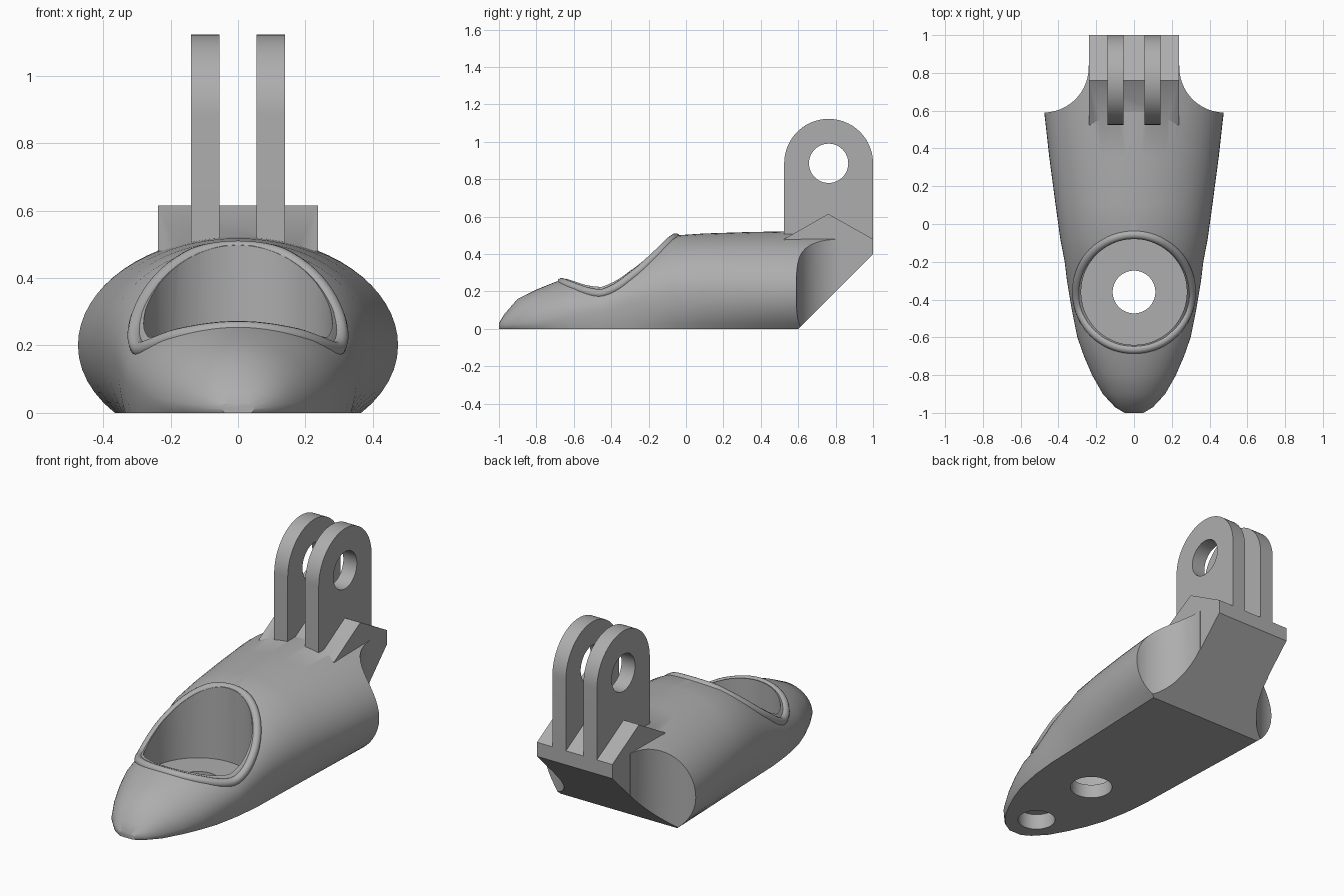
import bpy, bmesh, math
from mathutils import Vector

if "Cube" in bpy.data.objects:
    bpy.data.objects.remove(bpy.data.objects["Cube"], do_unlink=True)

grey = bpy.data.materials.new("plain grey")
grey.use_nodes = True
grey.diffuse_color = (0.42, 0.42, 0.42, 1)
grey.node_tree.nodes["Principled BSDF"].inputs["Base Color"].default_value = grey.diffuse_color


def finish(name, bm):
    bmesh.ops.recalc_face_normals(bm, faces=bm.faces)
    mesh = bpy.data.meshes.new(name)
    bm.to_mesh(mesh)
    bm.free()
    mesh.materials.append(grey)
    ob = bpy.data.objects.new(name, mesh)
    bpy.context.collection.objects.link(ob)
    return ob


def prism(name, outline, lo, hi, axis):
    """Extrude a 2D outline from lo to hi: outline is (y, z) for axis x, (x, y) for axis z."""
    bm = bmesh.new()
    place = (lambda p, t: (t, *p)) if axis == "x" else (lambda p, t: (*p, t))
    face = bm.faces.new([bm.verts.new(place(p, lo)) for p in outline])
    out = bmesh.ops.extrude_face_region(bm, geom=[face])
    shift = Vector(place((0, 0), hi - lo))
    bmesh.ops.translate(bm, vec=shift, verts=[g for g in out["geom"] if isinstance(g, bmesh.types.BMVert)])
    return finish(name, bm)


def arc(cx, cy, r, start, end, n):
    angles = [math.radians(start + (end - start) * i / n) for i in range(n + 1)]
    return [(cx + r * math.cos(a), cy + r * math.sin(a)) for a in angles]


def boolean(ob, other, operation):
    mod = ob.modifiers.new("cut", "BOOLEAN")
    mod.operation, mod.object, mod.solver = operation, other, "EXACT"
    bpy.context.view_layer.objects.active = ob
    bpy.ops.object.modifier_apply(modifier=mod.name)
    bpy.data.objects.remove(other, do_unlink=True)


def smooth(ob, degrees):
    bpy.ops.object.select_all(action="DESELECT")
    ob.select_set(True)
    bpy.context.view_layer.objects.active = ob
    bpy.ops.object.shade_smooth_by_angle(angle=math.radians(degrees))


# Hull stations: y, widest half width, base half width, height of widest line, top
stations = [
    (-1.0, .05, .04, .02, .03), (-.97, .10, .09, .02, .08), (-.9, .165, .155, .03, .16),
    (-.8, .222, .21, .04, .21), (-.7, .265, .255, .06, .25), (-.6, .30, .29, .08, .28),
    (-.45, .33, .32, .10, .31), (-.3, .355, .335, .15, .40), (-.2, .367, .338, .17, .45),
    (-.08, .39, .342, .19, .498), (.1, .415, .348, .20, .51), (.35, .448, .357, .20, .518),
    (.59, .475, .365, .20, .522), (.84, .49, .37, .20, .522)]


def station(y):
    for a, b in zip(stations, stations[1:]):
        if y <= b[0]:
            t = (y - a[0]) / (b[0] - a[0])
            return [p + (q - p) * t for p, q in zip(a, b)]


def section(y, wide, base, mid, top):
    """Half ellipse above the widest line, flattened ellipse below it, open at the base."""
    dip = math.acos(base / wide)
    right = [(wide * math.cos(dip * i / 6), y, mid - mid * math.sin(dip * i / 6) / math.sin(dip))
             for i in range(6, 0, -1)]
    upper = [(wide * math.cos(a), y, mid + (top - mid) * math.sin(a))
             for a in (math.pi * i / 32 for i in range(33))]
    return right + upper + [(-x, y, z) for x, y, z in reversed(right)]


def hull_height(x, y):
    _, wide, base, mid, top = station(y)
    return mid + (top - mid) * math.sqrt(max(0, 1 - (x / wide) ** 2))


# Hull
bm = bmesh.new()
rings = [[bm.verts.new(p) for p in section(*s)] for s in stations]
for a, b in zip(rings, rings[1:]):
    for i in range(len(a)):
        j = (i + 1) % len(a)
        bm.faces.new((a[i], a[j], b[j], b[i]))
bm.faces.new(rings[0])
bm.faces.new(rings[-1])
hull = finish("hull", bm)

# Ridged mounting block at the rear
block = prism("mounting_block", [(.525, .48), (.76, .615), (1, .48), (1, .2), (.525, .2)], -.237, .237, "x")
boolean(hull, block, "UNION")

# Sloped underside and rounded rear side recesses
boolean(hull, prism("slope_cutter", [(.5, -.1), (1.1, .5), (1.1, -.1)], -1, 1, "x"), "DIFFERENCE")
recess = arc(.48, .83, .24, 270, 180, 20) + [(.24, 1.1), (.7, 1.1), (.7, .59)]
for side in (1, -1):
    boolean(hull, prism("recess_cutter", [(side * x, y) for x, y in recess], -.2, .8, "z"), "DIFFERENCE")

# Pocket, its through hole, and the blind hole under the nose
for y, r, lo, hi in ((-.36, .28, .08, .8), (-.36, .113, -.1, .2), (-.82, .1, -.1, .09)):
    boolean(hull, prism("hole_cutter", arc(0, y, r, 0, 360, 64)[:-1], lo, hi, "z"), "DIFFERENCE")
smooth(hull, 32)

# Rounded rim following the pocket's edge
curve = bpy.data.curves.new("pocket_rim", "CURVE")
curve.dimensions = "3D"
curve.bevel_depth, curve.bevel_resolution = .024, 4
path = arc(0, -.36, .304, 0, 360, 72)[:-1]
spline = curve.splines.new("POLY")
spline.points.add(len(path) - 1)
spline.use_cyclic_u = True
for point, (x, y) in zip(spline.points, path):
    point.co = (x, y, hull_height(x, y) - .012, 1)
curve.materials.append(grey)
rim = bpy.data.objects.new("pocket_rim", curve)
bpy.context.collection.objects.link(rim)

# Pair of hinge lugs with pin holes
for side, name in ((1, "left_lug"), (-1, "right_lug")):
    lo, hi = sorted((side * .055, side * .14))
    lug = prism(name, arc(.7625, .885, .2375, 0, 180, 40) + [(.525, .47), (1, .47)], lo, hi, "x")
    boolean(lug, prism("pin_cutter", arc(.7625, .885, .105, 0, 360, 48)[:-1], -.5, .5, "x"), "DIFFERENCE")
    smooth(lug, 30)
